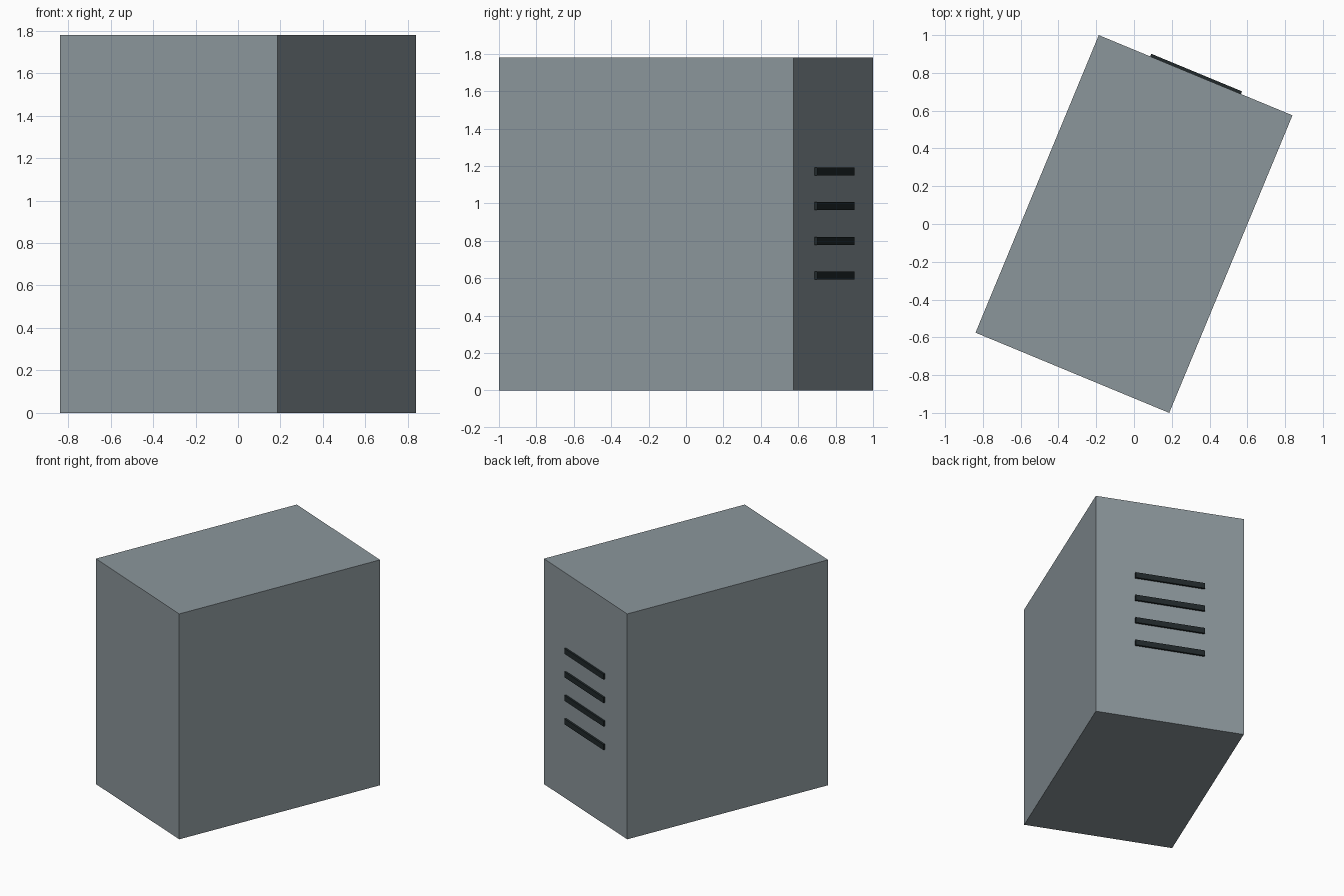
import bpy
import math
from mathutils import Matrix, Vector

if "Cube" in bpy.data.objects:
    bpy.data.objects.remove(bpy.data.objects["Cube"])

W, D, H = 1.11, 1.705, 1.78
TURN = Matrix.Rotation(math.radians(-22.5), 4, 'Z')


def material(name, rgb):
    m = bpy.data.materials.new(name)
    m.diffuse_color = (*rgb, 1)
    m.use_nodes = True
    m.node_tree.nodes["Principled BSDF"].inputs["Base Color"].default_value = m.diffuse_color
    return m


def box(name, centre, size, mat):
    bpy.ops.mesh.primitive_cube_add(size=1)
    o = bpy.context.object
    o.name = name
    o.data.transform(TURN @ Matrix.Translation(Vector(centre)) @ Matrix.Diagonal((*size, 1)))
    o.data.materials.append(mat)
    return o


grey = material("blue_grey_metal", (0.26, 0.305, 0.33))
dark = material("dark_vent", (0.015, 0.022, 0.024))

# Cabinet body, turned on the ground
box("cabinet", (0, 0, H / 2), (W, D, H), grey)

# Four vent slats on the rear face, protruding slightly
for i in range(4):
    box(f"vent_slat_{i + 1}", (0, D / 2 + 0.0025, 0.614 + 0.1855 * i),
        (0.52, 0.025, 0.043), dark)
